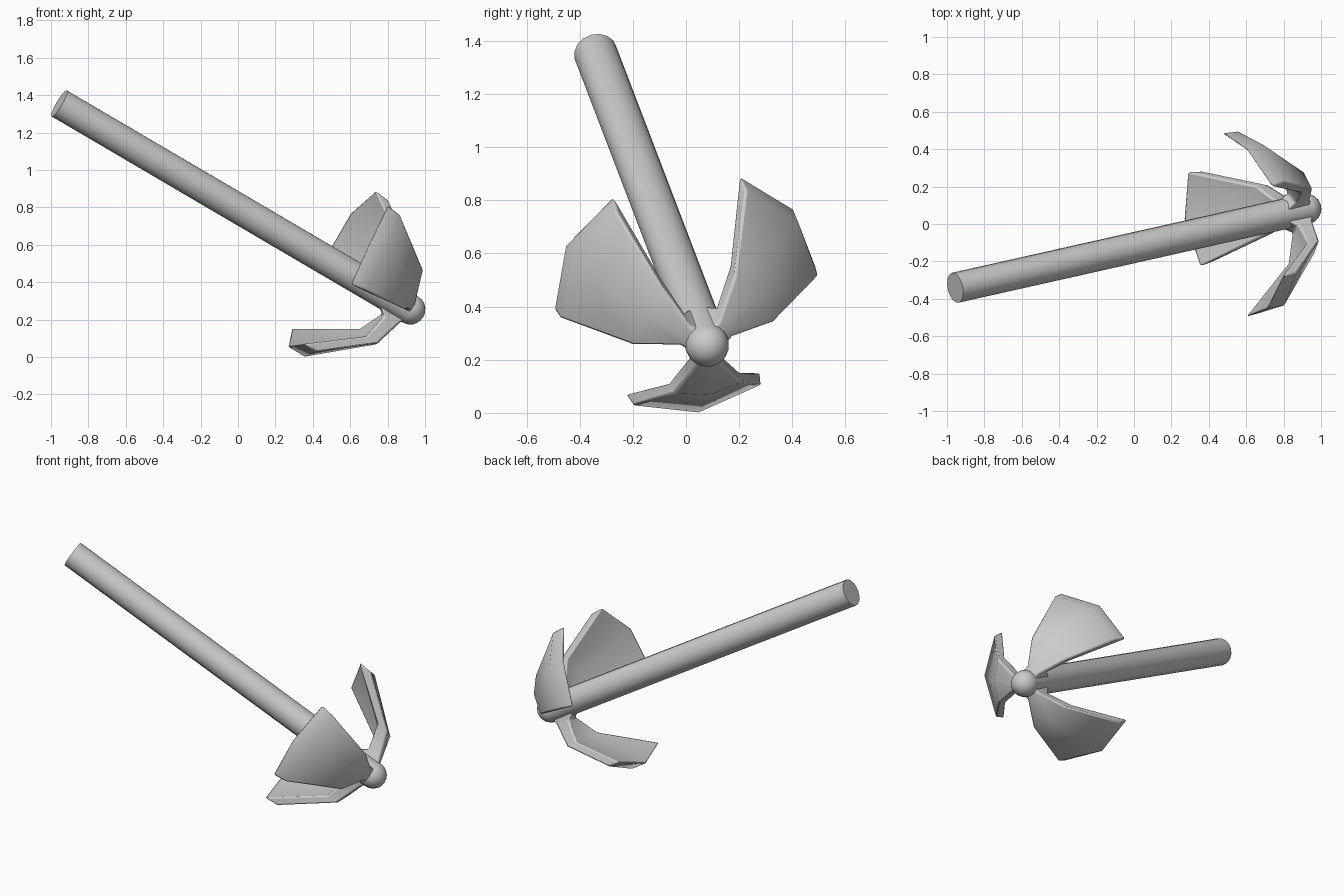
import bpy, bmesh, math
from mathutils import Vector, Matrix

if "Cube" in bpy.data.objects:
    bpy.data.objects.remove(bpy.data.objects["Cube"])

HUB = Vector((0.92, 0.08, 0.255))            # crown of the anchor
AXIS = Vector((0.847, 0.19, -0.497)).normalized()
RADIAL = Vector((0.149, 0.812, 0.563))
RADIAL = (RADIAL - AXIS * RADIAL.dot(AXIS)).normalized()
LENGTH, RADIUS = 2.215, 0.082

# Local frame: x = radial, y = tangential, z = along the shaft toward the crown
FRAME = Matrix((RADIAL, AXIS.cross(RADIAL), AXIS)).transposed().to_4x4()
FRAME.translation = HUB


def finish(name, bm, matrix, bevel=0.0):
    bmesh.ops.recalc_face_normals(bm, faces=bm.faces)
    mesh = bpy.data.meshes.new(name)
    bm.to_mesh(mesh)
    bm.free()
    obj = bpy.data.objects.new(name, mesh)
    bpy.context.collection.objects.link(obj)
    obj.matrix_world = matrix
    if bevel:
        mod = obj.modifiers.new("soft_edges", 'BEVEL')
        mod.width, mod.segments = bevel, 2
        mod.limit_method, mod.angle_limit = 'ANGLE', math.radians(40)
    bpy.ops.object.select_all(action='DESELECT')
    obj.select_set(True)
    bpy.context.view_layer.objects.active = obj
    bpy.ops.object.shade_smooth_by_angle(angle=math.radians(40))
    return obj


# Shaft
bm = bmesh.new()
bmesh.ops.create_cone(bm, cap_ends=True, segments=16, radius1=RADIUS, radius2=RADIUS, depth=LENGTH,
                      matrix=Matrix.Translation((0, 0, -LENGTH / 2)))
finish("shaft", bm, FRAME)

# Rounded crown at the end of the shaft
bm = bmesh.new()
bmesh.ops.create_uvsphere(bm, u_segments=16, v_segments=10, radius=RADIUS)
finish("crown", bm, FRAME)

# Fluke sections: half width, then (radial, axial) of
# inner edge, inner middle, outer middle, outer edge
SECTIONS = [
    (0.050, (0.03, -0.20), (0.03, -0.20), (0.03, 0.02), (0.03, 0.01)),
    (0.048, (0.10, -0.11), (0.10, -0.11), (0.09, -0.01), (0.09, -0.02)),
    (0.138, (0.235, -0.155), (0.245, -0.14), (0.255, -0.06), (0.235, -0.08)),
    (0.260, (0.430, -0.448), (0.503, -0.466), (0.505, -0.358), (0.430, -0.362)),
]


def fluke(name, angle):
    bm = bmesh.new()
    rings = []
    for w, ie, im, om, oe in SECTIONS:
        pts = [(ie, -w), (im, 0), (ie, w), (oe, w * 0.95), (om, 0), (oe, -w * 0.95)]
        rings.append([bm.verts.new((p[0], t, p[1])) for p, t in pts])
    for a, b in zip(rings, rings[1:]):
        for i in range(6):
            j = (i + 1) % 6
            bm.faces.new((a[i], a[j], b[j], b[i]))
    for r in (rings[0], rings[-1]):
        bm.faces.new((r[0], r[1], r[4], r[5]))
        bm.faces.new((r[1], r[2], r[3], r[4]))
    finish(name, bm, FRAME @ Matrix.Rotation(angle, 4, 'Z'), 0.01)


# Three flukes evenly spaced around the shaft
for k in range(3):
    fluke(f"fluke_{k + 1}", k * math.tau / 3)
